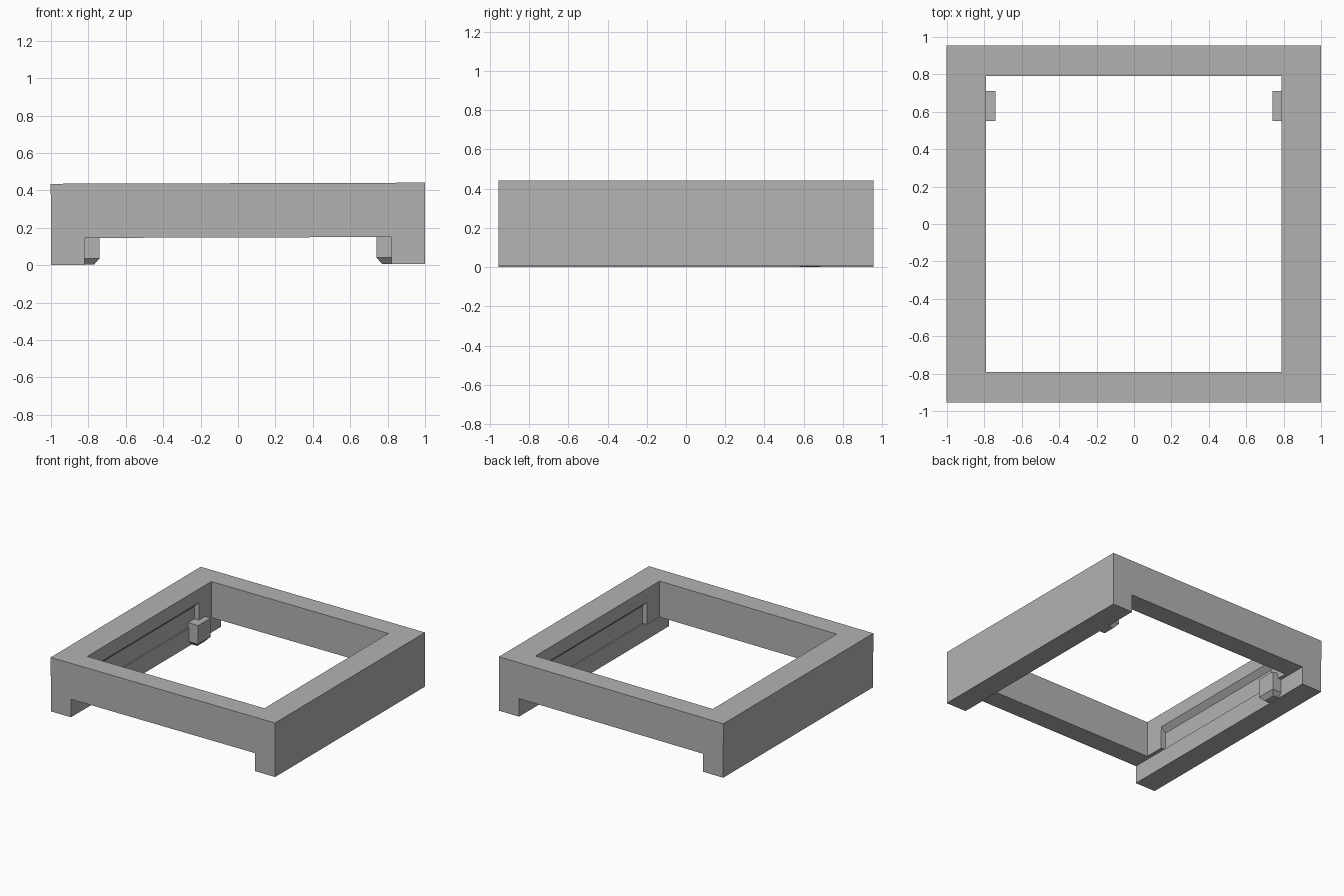
import bpy
import bmesh
from mathutils import Matrix

cube = bpy.data.objects.get("Cube")
if cube:
    bpy.data.objects.remove(cube, do_unlink=True)

# One plain grey for the whole model
grey = bpy.data.materials.new("plain grey")
grey.use_nodes = True
colour = (0.45, 0.45, 0.45, 1)
grey.diffuse_color = colour
grey.node_tree.nodes["Principled BSDF"].inputs["Base Color"].default_value = colour


def make_object(name, bm):
    bmesh.ops.recalc_face_normals(bm, faces=bm.faces)
    mesh = bpy.data.meshes.new(name)
    bm.to_mesh(mesh)
    bm.free()
    mesh.materials.append(grey)
    obj = bpy.data.objects.new(name, mesh)
    bpy.context.collection.objects.link(obj)
    return obj


def box(name, x, y, z):
    bm = bmesh.new()
    bmesh.ops.create_cube(bm, size=1)
    for v in bm.verts:
        v.co = [r[0] if c < 0 else r[1] for r, c in zip((x, y, z), v.co)]
    return make_object(name, bm)


def extrude_profile(name, points, y0, y1):
    """Solid made from an x-z outline swept along y."""
    bm = bmesh.new()
    face = bm.faces.new([bm.verts.new((x, y0, z)) for x, z in points])
    result = bmesh.ops.extrude_face_region(bm, geom=[face])
    verts = [g for g in result["geom"] if isinstance(g, bmesh.types.BMVert)]
    bmesh.ops.translate(bm, verts=verts, vec=(0, y1 - y0, 0))
    return make_object(name, bm)


def cut(target, cutter):
    mod = target.modifiers.new("cut", 'BOOLEAN')
    mod.operation = 'DIFFERENCE'
    mod.solver = 'EXACT'
    mod.object = cutter
    cutter.hide_render = True
    bpy.context.view_layer.objects.active = target
    bpy.ops.object.modifier_apply(modifier=mod.name)
    bpy.data.objects.remove(cutter, do_unlink=True)


TOP = 0.435

# Square frame with a through opening and a wide channel beneath
frame = box("frame", (-1, 1), (-0.955, 0.955), (0, TOP))
cut(frame, box("opening_cutter", (-0.79, 0.79), (-0.79, 0.79), (-0.1, 0.6)))
cut(frame, box("channel_cutter", (-0.82, 0.82), (-1.2, 1.2), (-0.1, 0.145)))

parts = [frame]
for side, label in ((1, "left"), (-1, "right")):
    # Recess in the inner side wall, with a sloped top
    outline = [(0.75, 0.145), (0.83, 0.145), (0.83, 0.285), (0.75, 0.365)]
    cut(frame, extrude_profile("recess_cutter", [(side * x, z) for x, z in outline],
                               -0.63, 0.63))

    # Clip block near the back, tapered at its foot
    xs = sorted((side * 0.74, side * 0.84))
    clip = box(label + "_clip", xs, (0.55, 0.71), (0.035, 0.185))
    bm = bmesh.new()
    bm.from_mesh(clip.data)
    bm.faces.ensure_lookup_table()
    foot = min(bm.faces, key=lambda f: f.calc_center_median().z)
    new = bmesh.ops.extrude_face_region(bm, geom=[foot])["geom"]
    bmesh.ops.delete(bm, geom=[foot], context='FACES_ONLY')
    for v in [g for g in new if isinstance(g, bmesh.types.BMVert)]:
        v.co.z = 0.002
        v.co.y += 0.03 if v.co.y < 0.63 else -0.03
        if abs(v.co.x) < 0.8:
            v.co.x += side * 0.03
    bmesh.ops.recalc_face_normals(bm, faces=bm.faces)
    bm.to_mesh(clip.data)
    bm.free()
    parts.append(clip)

# The whole piece rises very slightly towards its left side
tilt = Matrix.Translation((0, 0, 0.003)) @ Matrix.Rotation(-0.003, 4, 'Y')
for part in parts:
    part.data.transform(tilt)
    part.data.update()
